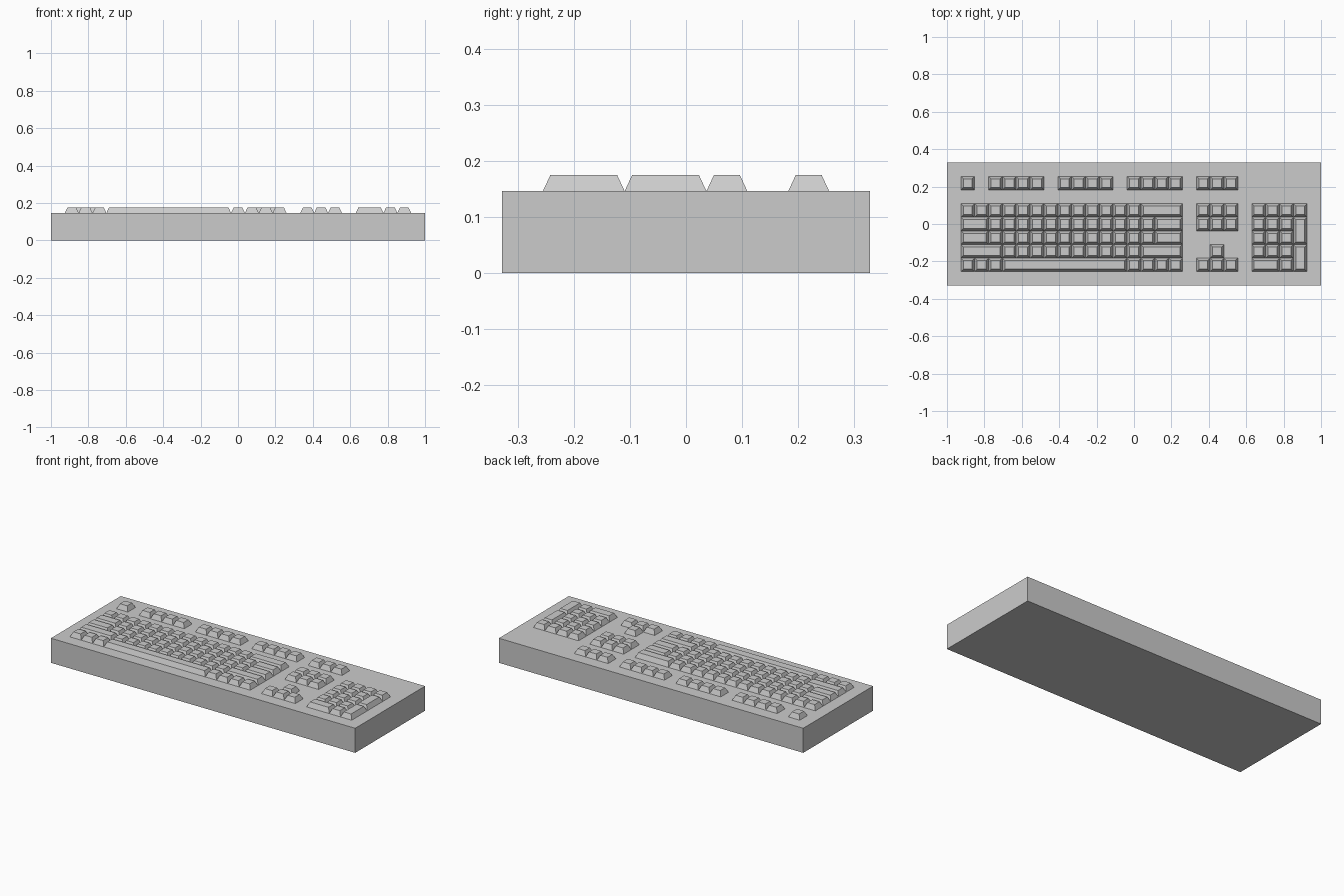
import bpy, bmesh

if "Cube" in bpy.data.objects:
    bpy.data.objects.remove(bpy.data.objects["Cube"])

U, V = 2 / 27, 0.656 / 9      # key pitch in x and y
BASE_H, KEY_H, TAPER = 0.146, 0.0285, 0.0132


def new_object(name, bm):
    bmesh.ops.recalc_face_normals(bm, faces=bm.faces)
    mesh = bpy.data.meshes.new(name)
    bm.to_mesh(mesh)
    bm.free()
    obj = bpy.data.objects.new(name, mesh)
    bpy.context.collection.objects.link(obj)


def add_block(bm, x0, x1, y0, y1, z0, z1, taper=0.0):
    """Box whose top is inset by taper on every side."""
    rings = []
    for z, t in ((z0, 0), (z1, taper)):
        rings.append([bm.verts.new((x, y, z)) for x, y in (
            (x0 + t, y0 + t), (x1 - t, y0 + t), (x1 - t, y1 - t), (x0 + t, y1 - t))])
    low, high = rings
    bm.faces.new(low[::-1])
    bm.faces.new(high)
    for i in range(4):
        j = (i + 1) % 4
        bm.faces.new((low[i], low[j], high[j], high[i]))


def add_key(bm, col, row, wide=1, tall=1):
    """Tapered keycap; row 0 is the number row, rows count towards the front."""
    x, y = -1 + (col + 1) * U, (1.5 - row) * V
    add_block(bm, x, x + wide * U, y - tall * V, y, BASE_H, BASE_H + KEY_H, TAPER)


def key_group(name, rows, tall_keys=()):
    """rows: (row, first column, list of key widths)."""
    bm = bmesh.new()
    for row, col, widths in rows:
        for w in widths:
            add_key(bm, col, row, w)
            col += w
    for col, row in tall_keys:
        add_key(bm, col, row, 1, 2)
    new_object(name, bm)


# Case
bm = bmesh.new()
add_block(bm, -1, 1, -4.5 * V, 4.5 * V, 0, BASE_H)
new_object("case", bm)

# Function row: escape, three groups of four, one group of three
key_group("function_keys", [(-2, 0, [1]), (-2, 2, [1] * 4), (-2, 7, [1] * 4),
                            (-2, 12, [1] * 4), (-2, 17, [1] * 3)])

# Main typing block
key_group("main_keys", [(0, 0, [1] * 13 + [3]),
                        (1, 0, [2] + [1] * 12 + [2]),
                        (2, 0, [2] + [1] * 12 + [2]),
                        (3, 0, [3] + [1] * 10 + [3]),
                        (4, 0, [1] * 3 + [9] + [1] * 4)])

# Navigation and arrow keys
key_group("navigation_keys", [(0, 17, [1] * 3), (1, 17, [1] * 3)])
key_group("arrow_keys", [(3, 18, [1]), (4, 17, [1] * 3)])

# Number pad with two double-height keys
key_group("number_pad", [(0, 21, [1] * 4), (1, 21, [1] * 3), (2, 21, [1] * 3),
                         (3, 21, [1] * 3), (4, 21, [2, 1])],
          tall_keys=[(24, 1), (24, 3)])
